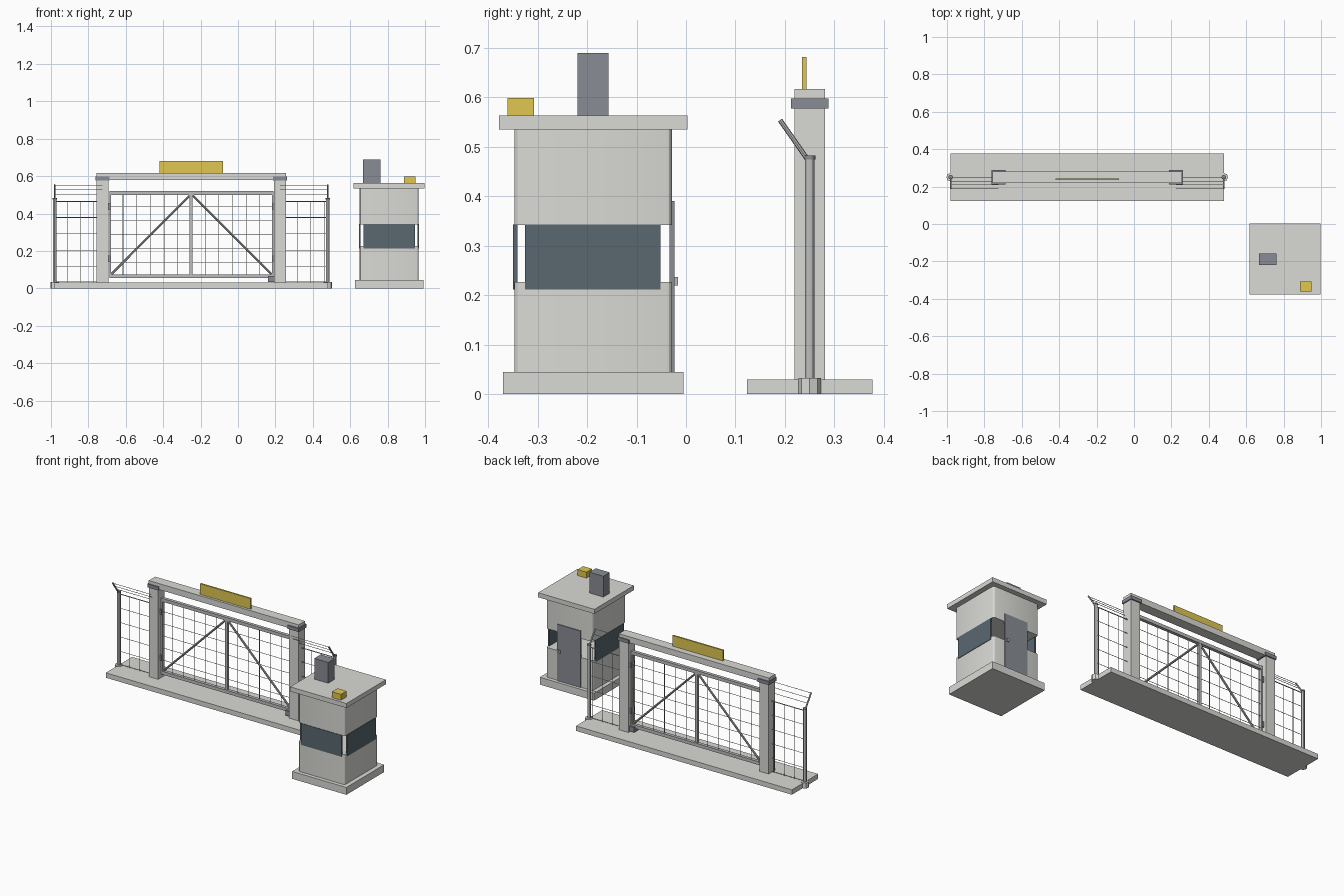
import bpy
import bmesh
from mathutils import Vector

if "Cube" in bpy.data.objects:
    bpy.data.objects.remove(bpy.data.objects["Cube"], do_unlink=True)


def material(name, rgb):
    mat = bpy.data.materials.new(name)
    mat.use_nodes = True
    mat.diffuse_color = (*rgb, 1)
    mat.node_tree.nodes["Principled BSDF"].inputs["Base Color"].default_value = (*rgb, 1)
    return mat


concrete = material("concrete", (0.70, 0.70, 0.67))
steel = material("galvanized steel", (0.50, 0.51, 0.51))
metal = material("blue grey metal", (0.25, 0.265, 0.30))
glass = material("dark glass", (0.10, 0.137, 0.163))
yellow = material("yellow paint", (0.75, 0.57, 0.085))


def finish(name, bm, mat, smooth=False):
    mesh = bpy.data.meshes.new(name)
    bm.to_mesh(mesh)
    bm.free()
    mesh.materials.append(mat)
    obj = bpy.data.objects.new(name, mesh)
    bpy.context.collection.objects.link(obj)
    if smooth:
        bpy.ops.object.select_all(action="DESELECT")
        obj.select_set(True)
        bpy.context.view_layer.objects.active = obj
        bpy.ops.object.shade_smooth_by_angle()
    return obj


def box(name, mat, x, y, z, corner=0):
    """Box from ranges, optionally with rounded upright corners."""
    bm = bmesh.new()
    bmesh.ops.create_cube(bm, size=1)
    for v in bm.verts:
        v.co = [(r[0] + r[1]) / 2 + c * (r[1] - r[0]) for c, r in zip(v.co, (x, y, z))]
    if corner:
        upright = [e for e in bm.edges if abs(e.verts[0].co.z - e.verts[1].co.z) > 0.01]
        bmesh.ops.bevel(bm, geom=upright, offset=corner, segments=3, profile=0.5, affect="EDGES")
    return finish(name, bm, mat, corner > 0)


def rods(name, mat, pairs, radius, sides=6):
    """Several straight bars joined into one object."""
    bm = bmesh.new()
    for a, b in pairs:
        a, b = Vector(a), Vector(b)
        d = b - a
        made = bmesh.ops.create_cone(bm, cap_ends=True, segments=sides, radius1=radius,
                                     radius2=radius, depth=d.length)["verts"]
        turn = d.to_track_quat("Z", "Y")
        for v in made:
            v.co = turn @ v.co + (a + b) / 2
    return finish(name, bm, mat, sides > 6)


def spread(a, b, n):
    """Evenly spaced values strictly between a and b."""
    return [a + (b - a) * i / (n + 1) for i in range(1, n + 1)]


MID, Y = -0.25, 0.25

# Ground slab, portal and sign
box("ground_slab", concrete, (-0.98, 0.48), (0.123, 0.377), (0, 0.03))
box("portal_beam", concrete, (-0.757, 0.257), (0.219, 0.281), (0.58, 0.617))
box("sign_board", yellow, (-0.42, -0.079), (0.234, 0.244), (0.617, 0.682))

# Pillars, fence posts and fence panels on both sides
for side, s in (("right", -1), ("left", 1)):
    def across(a, b):
        return tuple(sorted((MID + s * a, MID + s * b)))

    box(side + "_pillar", concrete, across(0.443, 0.506), (0.219, 0.281), (0.03, 0.58))
    box(side + "_pillar_collar", metal, across(0.436, 0.512), (0.212, 0.288), (0.577, 0.598))
    for i, z in enumerate((0.14, 0.42)):
        box(f"{side}_hinge_{i}", metal, across(0.432, 0.446), (0.235, 0.265), (z, z + 0.035))

    px = MID + s * 0.73
    rods(side + "_post_foot", concrete, [((px, Y, 0), (px, Y, 0.033))], 0.023, 8)
    rods(side + "_fence_post", steel, [((px, Y, 0.03), (px, Y, 0.476))], 0.01, 12)
    rods(side + "_post_cap", metal, [((px, Y, 0.474), (px, Y, 0.482))], 0.012, 12)
    base, tip = Vector((px, 0.246, 0.474)), Vector((px, 0.19, 0.554))
    rods(side + "_wire_arm", steel, [(base, tip)], 0.005, 8)

    inner = MID + s * 0.475
    strands = [base.lerp(tip, t) for t in (0.35, 0.66, 0.97)]
    rods(side + "_top_wires", steel, [(p, (inner, p.y, p.z)) for p in strands], 0.0016)

    edge = MID + s * 0.5
    start = min(px, edge)
    mesh = [((start + 0.07 * i, Y, 0.02), (start + 0.07 * i, Y, 0.465)) for i in (1, 2, 3)]
    mesh += [((px, Y, z), (edge, Y, z)) for z in (0.035, 0.115, 0.203, 0.291, 0.379)]
    rods(side + "_fence_mesh", steel, mesh, 0.0016)
    rods(side + "_fence_rail", steel, [((px, Y, 0.465), (edge, Y, 0.465))], 0.003)

# Gate frame, braces and mesh
lo, hi = -0.688, 0.19
for name, z in (("bottom", 0.055), ("top", 0.5)):
    box(f"gate_{name}_rail", steel, (lo, hi), (0.24, 0.26), (z, z + 0.02))
for name, x in (("right", lo), ("left", hi - 0.008)):
    box(f"gate_{name}_stile", steel, (x, x + 0.008), (0.24, 0.26), (0.055, 0.52))
box("gate_centre_stile", steel, (MID - 0.008, MID + 0.008), (0.242, 0.258), (0.07, 0.505))
rods("gate_braces", steel, [((MID, Y, 0.505), (x, Y, 0.07)) for x in (lo + 0.005, hi - 0.005)], 0.006, 8)
wires = [((x, Y, 0.07), (x, Y, 0.505)) for x in spread(lo, hi, 11)]
wires += [((lo, Y, z), (hi, Y, z)) for z in spread(0.065, 0.51, 5)]
rods("gate_mesh", steel, wires, 0.0016)
box("gate_drive", metal, (0.16, 0.195), (0.228, 0.272), (0.035, 0.065))

# Guard booth shell, open in the window band
bx, by = (0.65, 0.965), (-0.347, -0.028)
box("booth_plinth", concrete, (0.625, 0.992), (-0.37, -0.005), (0, 0.045))
box("booth_lower_walls", concrete, bx, by, (0.045, 0.227), 0.012)
box("booth_upper_walls", concrete, bx, by, (0.342, 0.535), 0.012)
box("booth_roof", concrete, (0.617, 0.998), (-0.378, 0.003), (0.535, 0.563))

# Window panes on three sides
band = (0.212, 0.343)
box("front_window", glass, (0.67, 0.945), (-0.35, -0.341), band)
box("right_window", glass, (0.647, 0.656), (-0.325, -0.052), band)
box("left_window", glass, (0.959, 0.968), (-0.325, -0.052), band)

# Door and rooftop parts
box("door", metal, (0.729, 0.889), (-0.033, -0.023), (0.045, 0.39))
box("door_handle", steel, (0.864, 0.878), (-0.025, -0.016), (0.22, 0.237))
box("roof_vent", metal, (0.669, 0.763), (-0.219, -0.157), (0.563, 0.69))
box("roof_lamp", yellow, (0.888, 0.949), (-0.361, -0.307), (0.563, 0.599))
